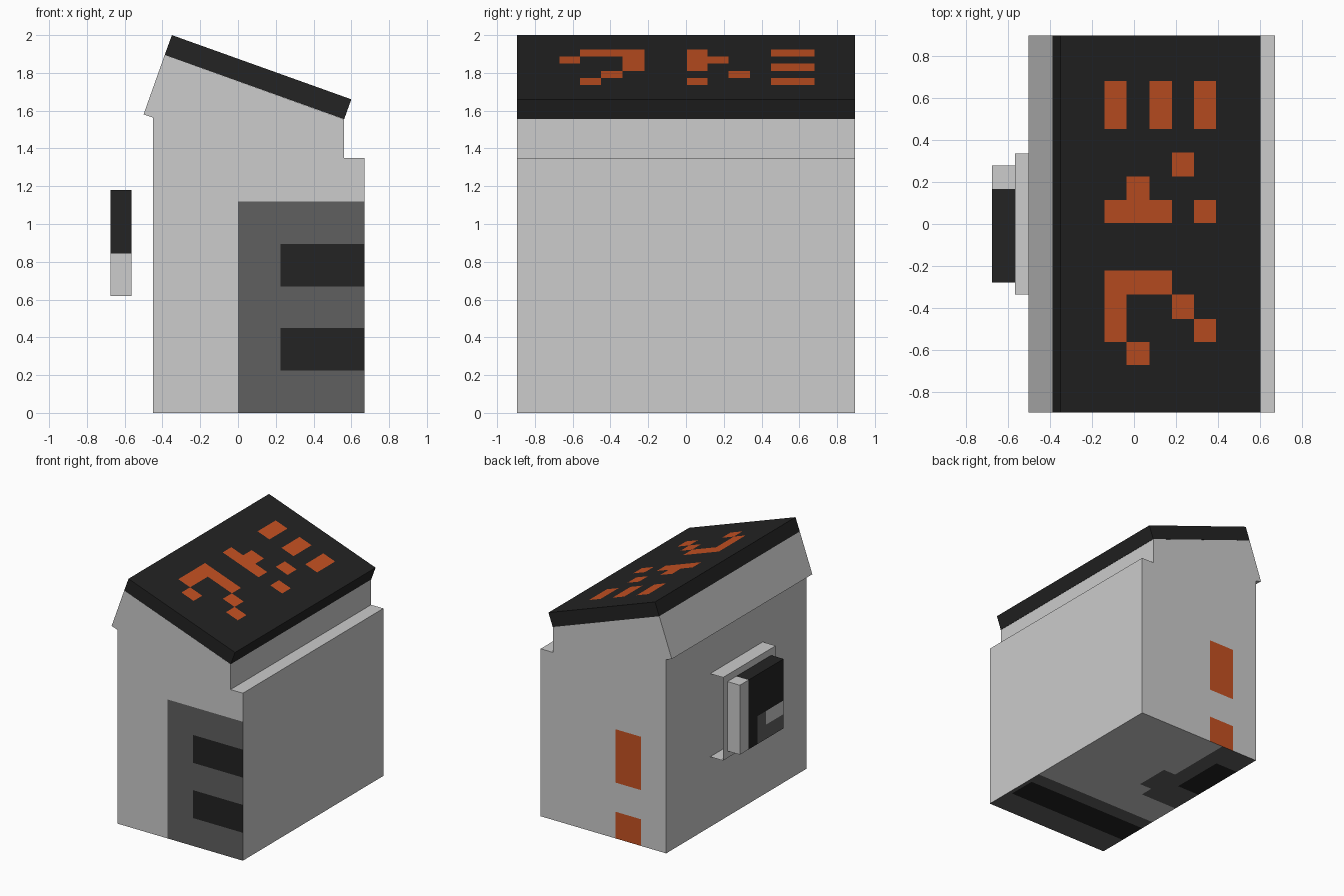
import bpy
import bmesh
from mathutils import Vector

cube = bpy.data.objects.get("Cube")
if cube:
    bpy.data.objects.remove(cube, do_unlink=True)


def make_material(name, rgb):
    """Flat material from 0-255 sRGB values."""
    linear = [((c / 255 + 0.055) / 1.055) ** 2.4 for c in rgb] + [1.0]
    mat = bpy.data.materials.new(name)
    mat.use_nodes = True
    mat.diffuse_color = linear
    bsdf = mat.node_tree.nodes["Principled BSDF"]
    bsdf.inputs["Base Color"].default_value = linear
    bsdf.inputs["Roughness"].default_value = 0.9
    return mat


MATERIALS = [
    make_material("light_grey", (204, 204, 204)),
    make_material("dark_grey", (96, 96, 96)),
    make_material("black", (35, 35, 35)),
    make_material("orange", (197, 81, 34)),
]
LIGHT, DARK, BLACK, ORANGE = range(4)


def prism(name, profile, y0, y1, colour=LIGHT, closed=True):
    """Extrude an x-z profile (counter-clockwise from the front) along y."""
    bm = bmesh.new()
    front = [bm.verts.new((x, y0, z)) for x, z in profile]
    back = [bm.verts.new((x, y1, z)) for x, z in profile]
    n = len(profile)
    for i in range(n if closed else n - 1):
        j = (i + 1) % n
        bm.faces.new((front[j], front[i], back[i], back[j]))
    if closed:
        bm.faces.new(front)
        bm.faces.new(back[::-1])
    for f in bm.faces:
        f.material_index = colour
    mesh = bpy.data.meshes.new(name)
    bm.to_mesh(mesh)
    bm.free()
    for mat in MATERIALS:
        mesh.materials.append(mat)
    obj = bpy.data.objects.new(name, mesh)
    bpy.context.collection.objects.link(obj)
    return obj


def rectangle(x0, x1, z0, z1):
    return [(x0, z0), (x1, z0), (x1, z1), (x0, z1)]


def paint(obj, facing, axes, patches):
    """Cut the side facing one way along the patch borders and colour it.

    Each patch is (colour, u0, u1, v0, v1) on the two named axes."""
    facing = Vector(facing).normalized()
    ua, va = ("xyz".index(a) for a in axes)
    bm = bmesh.new()
    bm.from_mesh(obj.data)

    def side():
        bm.normal_update()
        return [f for f in bm.faces if f.normal.dot(facing) > 0.98]

    cuts = {(ua, c) for p in patches for c in p[1:3]}
    cuts |= {(va, c) for p in patches for c in p[3:5]}
    for axis, value in sorted(cuts):
        faces = side()
        geom = set(faces)
        for f in faces:
            geom.update(f.edges)
            geom.update(f.verts)
        normal = Vector((0, 0, 0))
        normal[axis] = 1
        bmesh.ops.bisect_plane(bm, geom=list(geom), dist=1e-5,
                               plane_co=normal * value, plane_no=normal)
    for f in side():
        c = f.calc_center_median()
        for colour, u0, u1, v0, v1 in patches:
            if u0 < c[ua] < u1 and v0 < c[va] < v1:
                f.material_index = colour
    bm.to_mesh(obj.data)
    bm.free()


DEPTH = 0.895   # half depth

# Main body with the stepped right side and the overhanging left hood
body = prism("body", [
    (-0.45, 0), (0.67, 0), (0.67, 1.35), (0.56, 1.35), (0.56, 1.555),
    (-0.388, 1.895), (-0.50, 1.58), (-0.45, 1.563)], -DEPTH, DEPTH)

# Front: dark panel with two black bars
paint(body, (0, -1, 0), "xz", [
    (DARK, 0.0, 0.70, -0.1, 1.12),
    (BLACK, 0.225, 0.70, 0.67, 0.895),
    (BLACK, 0.225, 0.70, 0.225, 0.45)])

# Back: two orange lights
paint(body, (0, 1, 0), "xz", [
    (ORANGE, -0.225, 0.0, 0.45, 0.88),
    (ORANGE, -0.225, 0.0, -0.1, 0.215)])

# Underside: dark bands and black recesses
paint(body, (0, 0, -1), "xy", [
    (DARK, -0.5, 0.70, -1, -0.32),
    (BLACK, -0.5, 0.64, -0.67, -0.44),
    (DARK, -0.5, -0.12, -0.05, 1),
    (DARK, -0.5, -0.01, 0.06, 0.34),
    (BLACK, -0.5, -0.25, 0.22, 0.67)])

# Sloping roof slab with orange markings
roof = prism("roof", [
    (-0.388, 1.895), (0.562, 1.555), (0.60, 1.66), (-0.35, 2.0)],
    -DEPTH, DEPTH, BLACK)
# Column and row borders of the square marking grid
X = [-0.14, -0.035, 0.073, 0.18, 0.285, 0.39]
Y = [-0.67, -0.56, -0.45, -0.335, -0.22, 0.005, 0.115, 0.225, 0.34, 0.45, 0.68]
marks = [  # first column, end column, first row, end row
    (0, 1, 9, 10), (2, 3, 9, 10), (4, 5, 9, 10),
    (3, 4, 7, 8), (1, 2, 6, 7), (0, 3, 5, 6), (4, 5, 5, 6),
    (0, 3, 3, 4), (0, 1, 1, 3), (3, 4, 2, 3), (4, 5, 1, 2), (1, 2, 0, 1)]
paint(roof, (0.34, 0, 0.94), "xy",
      [(ORANGE, X[a], X[b], Y[c], Y[d]) for a, b, c, d in marks])

# Folded bracket on the left wall, open at both ends
prism("side_bracket", [
    (-0.45, 1.235), (-0.565, 1.235), (-0.565, 0.565), (-0.45, 0.565)],
    -0.335, 0.335, closed=False)

# Control box on the bracket
box = prism("control_box", rectangle(-0.675, -0.565, 0.62, 1.18), -0.278, 0.278)
paint(box, (0, -1, 0), "xz", [(BLACK, -1, 0, 0.845, 2)])
paint(box, (0, 0, 1), "xy", [(BLACK, -1, 0, -1, 0.167)])
paint(box, (-1, 0, 0), "yz", [
    (BLACK, -1, 0.167, 0, 2),
    (DARK, -1, 0.056, 0, 0.845),
    (LIGHT, -1, -0.056, 0.735, 0.845)])
